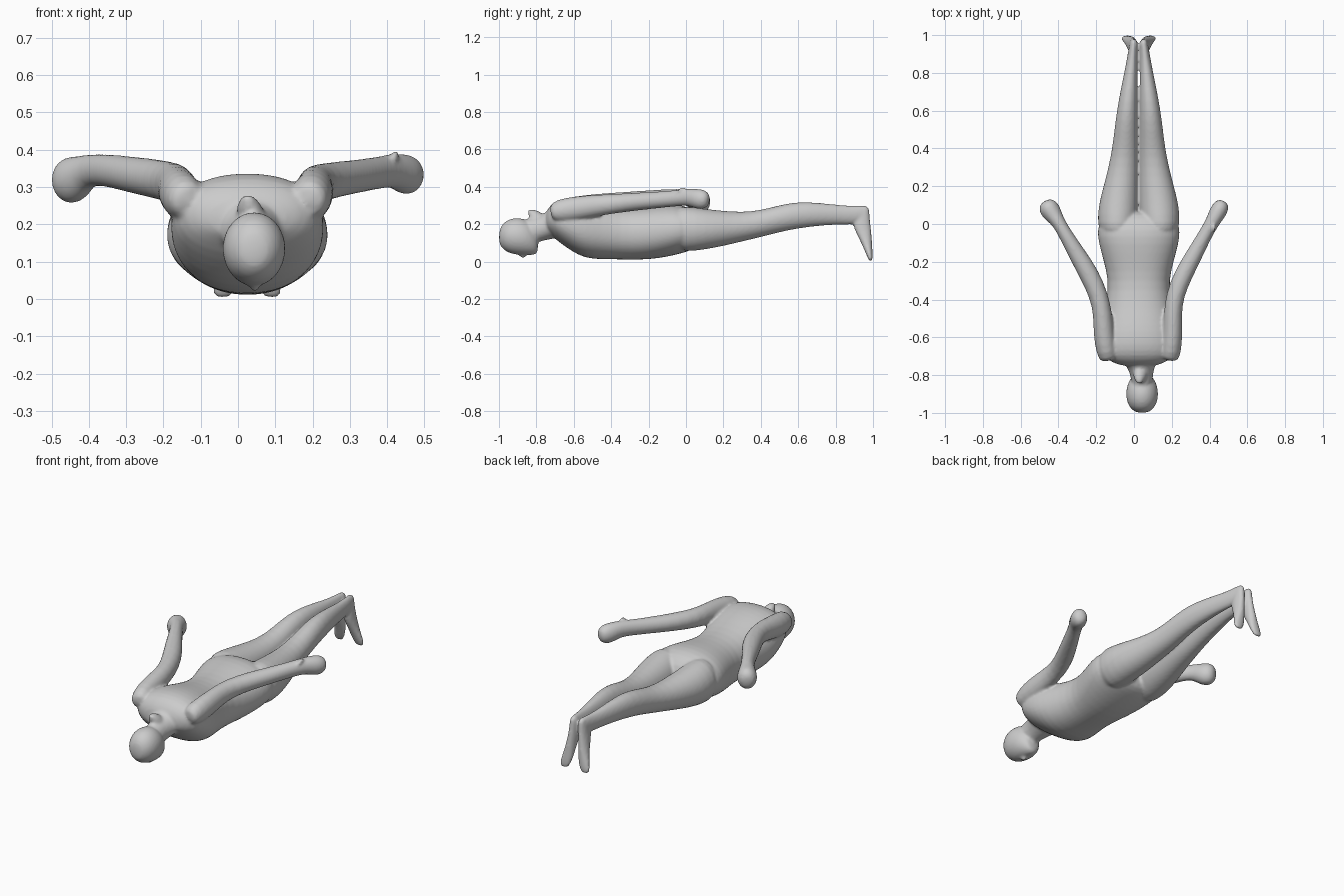
import bpy, bmesh, math
from mathutils import Vector

CX = 0.025          # mid-line of the body
parts = []


def loft(name, rings, power=2.0, n=20):
    """Skin superelliptic rings given as (centre, half axis a, half axis b)."""
    bm = bmesh.new()
    loops = []
    for c, a, b in rings:
        c, a, b = Vector(c), Vector(a), Vector(b)
        loop = []
        for i in range(n):
            t = 2 * math.pi * i / n
            u = math.copysign(abs(math.cos(t)) ** (2 / power), math.cos(t))
            v = math.copysign(abs(math.sin(t)) ** (2 / power), math.sin(t))
            loop.append(bm.verts.new(c + a * u + b * v))
        loops.append(loop)
    for p, q in zip(loops, loops[1:]):
        for i in range(n):
            j = (i + 1) % n
            bm.faces.new((p[i], p[j], q[j], q[i]))
    bm.faces.new(loops[0])
    bm.faces.new(loops[-1])
    bmesh.ops.recalc_face_normals(bm, faces=bm.faces)
    me = bpy.data.meshes.new(name)
    bm.to_mesh(me)
    bm.free()
    ob = bpy.data.objects.new(name, me)
    bpy.context.collection.objects.link(ob)
    ob.modifiers.new("round", 'SUBSURF').levels = 1
    parts.append(ob)


def along_y(stations):
    """(y, x, half width, z low, z high) -> rings."""
    return [((x, y, (lo + hi) / 2), (w, 0, 0), (0, 0, (hi - lo) / 2))
            for y, x, w, lo, hi in stations]


def tube(name, points):
    """Limb through (x, y, z, half width, half height), sections square to the path."""
    rings = []
    for i, (x, y, z, w, h) in enumerate(points):
        p, q = points[max(i - 1, 0)], points[min(i + 1, len(points) - 1)]
        d = Vector((q[0] - p[0], q[1] - p[1], q[2] - p[2])).normalized()
        side = d.cross(Vector((0, 0, 1))).normalized()
        rings.append(((x, y, z), side * w, side.cross(d) * h))
    loft(name, rings)


# torso, lying face down
torso = [(-.755, .07, .17, .25), (-.735, .14, .16, .29), (-.70, .19, .12, .325),
         (-.64, .205, .075, .34), (-.57, .207, .03, .335), (-.5, .195, .012, .32),
         (-.4, .17, .012, .295), (-.3, .16, .01, .285), (-.2, .185, .01, .295),
         (-.1, .213, .025, .31), (-.03, .222, .042, .307), (.03, .20, .06, .28),
         (.07, .12, .09, .23)]
loft("torso", along_y([(y, CX, w, a, b) for y, w, a, b in torso]), 2.2, 28)

# neck and head
loft("neck", along_y([(-.9, .043, .05, .09, .22), (-.82, .042, .058, .095, .235),
                      (-.77, .038, .065, .11, .25), (-.72, .03, .10, .12, .285),
                      (-.66, .03, .11, .13, .31)]))
loft("head", along_y([(-1.0, .043, .025, .10, .16), (-.985, .043, .055, .07, .20),
                      (-.95, .043, .08, .045, .228), (-.9, .043, .088, .034, .238),
                      (-.85, .043, .08, .032, .225), (-.81, .043, .058, .035, .19),
                      (-.79, .043, .032, .045, .14)]))
# nose and the tuft at the nape
loft("nose", [((.045, -.885, .06), (.02, 0, 0), (0, .03, 0)),
              ((.045, -.875, .03), (.013, 0, 0), (0, .016, 0)),
              ((.045, -.87, .018), (.006, 0, 0), (0, .008, 0))])
loft("hair_tuft", [((.035, -.79, .22), (.045, 0, 0), (0, .055, 0)),
                   ((.03, -.80, .255), (.032, 0, 0), (0, .04, 0)),
                   ((.025, -.83, .28), (.014, 0, 0), (0, .022, 0))])

# legs and feet, one per side
leg = [(-.06, .11, .09, .07, .29), (.0, .114, .107, .05, .298), (.1, .108, .106, .063, .283),
       (.2, .095, .092, .082, .272), (.3, .082, .079, .107, .265), (.4, .072, .069, .13, .275),
       (.5, .067, .062, .157, .303), (.6, .061, .055, .177, .321), (.7, .052, .046, .19, .316),
       (.8, .042, .035, .197, .305), (.88, .034, .028, .198, .298), (.94, .028, .024, .2, .302),
       (.972, .026, .018, .215, .297)]
foot = [(.30, .026, .014, .93, .975), (.27, .026, .023, .91, .982), (.21, .03, .026, .885, .985),
        (.16, .036, .027, .905, .992), (.1, .045, .03, .937, .995), (.05, .056, .034, .958, .998),
        (.02, .064, .03, .972, .998), (.002, .067, .022, .98, .995)]
for s, side in ((-1, "left"), (1, "right")):
    loft(side + "_leg", along_y([(y, CX + s * x, w, a, b) for y, x, w, a, b in leg]))
    loft(side + "_foot", [((CX + s * x, (a + b) / 2, z), (w, 0, 0), (0, (b - a) / 2, 0))
                          for z, x, w, a, b in foot])

# arms swept back, ending in fists
tube("left_arm", [(-.13, -.725, .26, .045, .04), (-.145, -.68, .27, .055, .065),
                  (-.16, -.58, .285, .056, .065), (-.165, -.48, .305, .05, .058),
                  (-.185, -.38, .315, .05, .054), (-.235, -.27, .325, .053, .052),
                  (-.295, -.17, .335, .047, .048), (-.36, -.06, .347, .037, .043),
                  (-.40, .01, .345, .035, .043), (-.425, .045, .33, .048, .055),
                  (-.447, .078, .318, .056, .066), (-.465, .105, .31, .046, .055),
                  (-.474, .12, .308, .02, .025)])
tube("right_arm", [(.185, -.725, .26, .045, .04), (.195, -.68, .27, .055, .065),
                   (.205, -.58, .285, .053, .065), (.205, -.48, .3, .048, .058),
                   (.215, -.38, .31, .048, .052), (.26, -.27, .32, .05, .048),
                   (.315, -.17, .328, .045, .045), (.375, -.06, .338, .037, .043),
                   (.415, .01, .345, .037, .045), (.437, .05, .338, .045, .052),
                   (.455, .082, .332, .046, .055), (.468, .108, .33, .038, .045),
                   (.475, .122, .328, .018, .022)])
# raised thumb knuckle on the right hand
loft("thumb", [((.405, -.03, .36), (.02, 0, 0), (0, .035, 0)),
               ((.42, -.02, .385), (.012, 0, 0), (0, .02, 0)),
               ((.428, -.015, .402), (.005, 0, 0), (0, .008, 0))])

# fuse everything into one continuous skin
bpy.ops.object.select_all(action='DESELECT')
for ob in parts:
    bpy.context.view_layer.objects.active = ob
    ob.select_set(True)
    bpy.ops.object.modifier_apply(modifier="round")
bpy.context.view_layer.objects.active = parts[0]
bpy.ops.object.join()
body = bpy.context.view_layer.objects.active
body.name = "body"
remesh = body.modifiers.new("fuse", 'REMESH')
remesh.mode = 'VOXEL'
remesh.voxel_size = 0.008
remesh.use_smooth_shade = True
soften = body.modifiers.new("soften", 'SMOOTH')
soften.factor = 0.5
soften.iterations = 4
